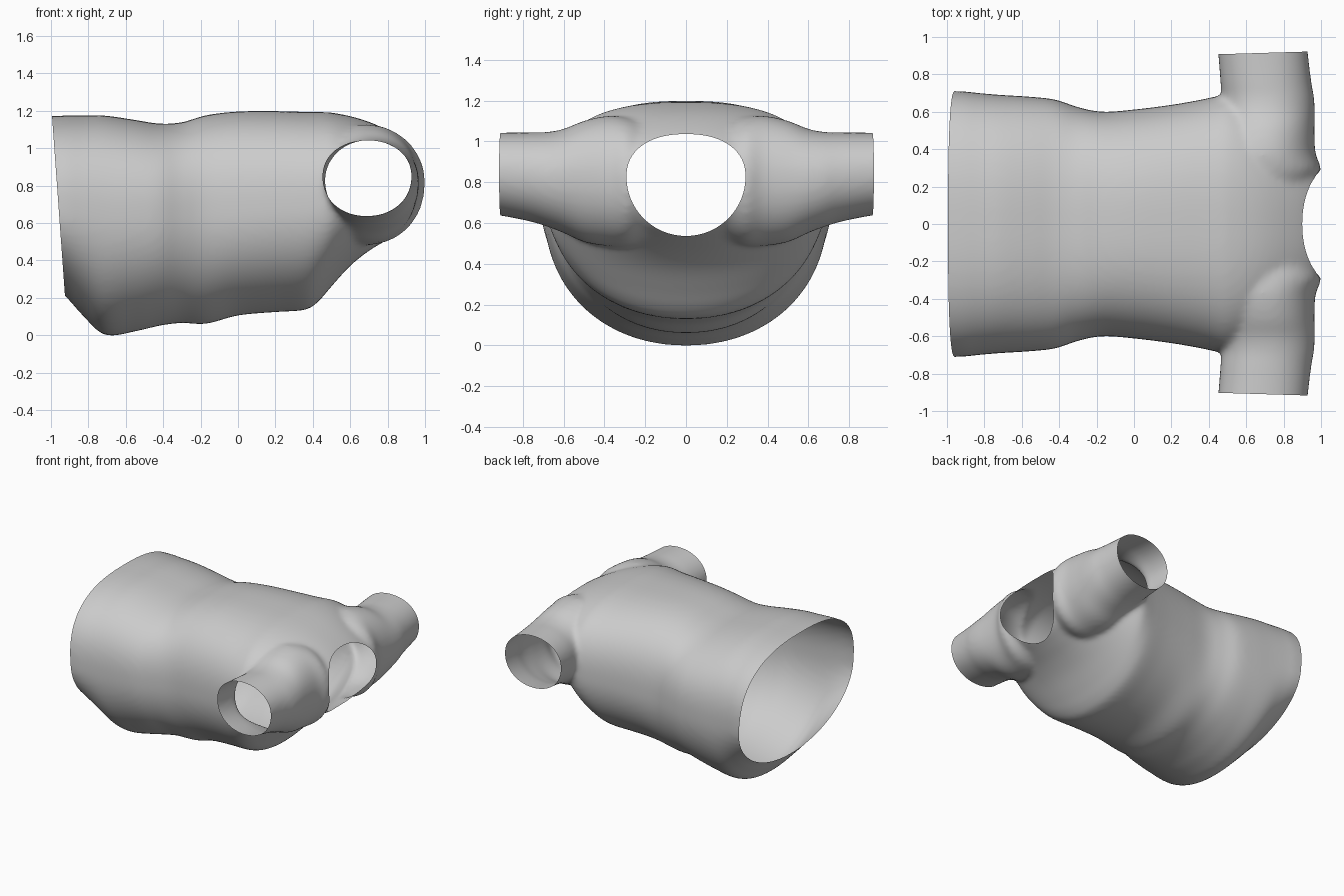
import bpy, bmesh, math
from mathutils import Vector

if "Cube" in bpy.data.objects:
    bpy.data.objects.remove(bpy.data.objects["Cube"])


def spline(rows, steps):
    """Catmull-Rom interpolation through rows of numbers."""
    out = []
    for i in range(len(rows) - 1):
        p0, p1 = rows[max(i - 1, 0)], rows[i]
        p2, p3 = rows[i + 1], rows[min(i + 2, len(rows) - 1)]
        for s in range(steps):
            t = s / steps
            out.append([0.5 * (2 * b + (c - a) * t + (2 * a - 5 * b + 4 * c - d) * t * t
                               + (3 * b - a - 3 * c + d) * t ** 3)
                        for a, b, c, d in zip(p0, p1, p2, p3)])
    return out + [list(rows[-1])]


def power(v, n):
    return math.copysign(abs(v) ** (2 / n), v)


def oval(w, top, bot, mid, n_top, n_bot, segs=96):
    """Egg-shaped outline with different upper and lower halves."""
    pts = []
    for k in range(segs):
        c, s = math.cos(2 * math.pi * k / segs), math.sin(2 * math.pi * k / segs)
        n = n_top if s > 0 else n_bot
        pts.append((w * power(c, n), mid + (top - mid if s > 0 else mid - bot) * power(s, n)))
    return pts


def loft(bm, rings):
    """Closed tube through rings of points."""
    vs = [[bm.verts.new(p) for p in r] for r in rings]
    for a, b in zip(vs, vs[1:]):
        for k in range(len(a)):
            j = (k + 1) % len(a)
            bm.faces.new((a[k], a[j], b[j], b[k]))
    bm.faces.new(vs[0])
    bm.faces.new(vs[-1])


def make_object(name, bm):
    bmesh.ops.recalc_face_normals(bm, faces=bm.faces)
    me = bpy.data.meshes.new(name)
    bm.to_mesh(me)
    bm.free()
    ob = bpy.data.objects.new(name, me)
    bpy.context.collection.objects.link(ob)
    return ob


# torso stations: x, half width, top, bottom, widest height
torso = [(-1.1, .71, 1.16, .36, .66), (-.93, .71, 1.168, .21, .65), (-.83, .70, 1.168, .10, .64),
         (-.71, .69, 1.168, -.005, .63), (-.55, .68, 1.145, .015, .63), (-.42, .665, 1.125, .045, .63),
         (-.3, .625, 1.132, .06, .63), (-.17, .60, 1.17, .055, .64), (0, .612, 1.19, .10, .65),
         (.2, .637, 1.192, .118, .67), (.36, .665, 1.188, .13, .68), (.43, .68, 1.187, .175, .69),
         (.5, .69, 1.184, .255, .71), (.6, .65, 1.165, .365, .74), (.7, .56, 1.135, .445, .78),
         (.8, .47, 1.09, .505, .8), (.9, .40, 1.03, .565, .81), (.97, .33, .97, .65, .82),
         (1.0, .27, .90, .74, .82)]
# shoulder and sleeve stations: y, centre x, x radius, top, bottom
arm = [(0, .66, .29, 1.06, .53), (.2, .67, .30, 1.09, .50), (.29, .69, .31, 1.11, .48),
       (.38, .685, .285, 1.12, .48), (.5, .70, .265, 1.095, .50), (.6, .712, .255, 1.055, .545),
       (.68, .715, .247, 1.04, .575), (.76, .705, .243, 1.038, .60), (.91, .69, .24, 1.037, .63),
       (1.0, .68, .24, 1.037, .64)]

bm = bmesh.new()
loft(bm, [[(x, y, z) for y, z in oval(w, t, b, m, 2.6, 2.1)] for x, w, t, b, m in spline(torso, 5)])
arm = [(-r[0],) + r[1:] for r in arm[:0:-1]] + arm
loft(bm, [[(cx + dx, y, z) for dx, z in oval(rx, t, b, (t + b) / 2 + .01, 2.1, 2.1)]
          for y, cx, rx, t, b in spline(arm, 5)])
shirt = make_object("shirt", bm)

# fuse torso and sleeves into one soft cloth surface
rm = shirt.modifiers.new("fuse", 'REMESH')
rm.mode = 'VOXEL'
rm.voxel_size = .016
sm = shirt.modifiers.new("soften", 'SMOOTH')
sm.factor = .5
sm.iterations = 14

# neck opening cutter
bm = bmesh.new()
neck = (.292, 1.03, .53, .82, 2.25, 2.0)
loft(bm, [[(x, y, z) for y, z in oval(*neck)] for x in (.62, 1.4)])
cutter = make_object("neck_cutter", bm)
cutter.hide_render = True
cut = shirt.modifiers.new("neck", 'BOOLEAN')
cut.operation = 'DIFFERENCE'
cut.solver = 'EXACT'
cut.object = cutter

dg = bpy.context.evaluated_depsgraph_get()
bm = bmesh.new()
bm.from_mesh(bpy.data.meshes.new_from_object(shirt.evaluated_get(dg)))
shirt.modifiers.clear()
bpy.data.objects.remove(cutter)


def in_neck(p):
    w, top, bot, mid, nt, nb = neck
    h, n = (top - mid, nt) if p.z > mid else (mid - bot, nb)
    return p.x > .61 and abs(p.y / w) ** n + abs((p.z - mid) / h) ** n < 1.001


# drop the pocket walls left by the cutter
bmesh.ops.delete(bm, geom=[f for f in bm.faces if in_neck(f.calc_center_median())], context='FACES')

# open the waist and both sleeve ends
for co, no in (((-.932, 0, .3), (-1, 0, -.072)), ((.7, .915, .8), (-.03, 1, 0)),
               ((.7, -.91, .8), (-.03, -1, 0))):
    bmesh.ops.bisect_plane(bm, geom=bm.verts[:] + bm.edges[:] + bm.faces[:], dist=1e-5,
                           plane_co=co, plane_no=Vector(no).normalized(), clear_outer=True)

# rest on the ground
low = min(v.co.z for v in bm.verts)
bmesh.ops.translate(bm, verts=bm.verts, vec=(0, 0, -low))
bm.to_mesh(shirt.data)
bm.free()
for p in shirt.data.polygons:
    p.use_smooth = True
